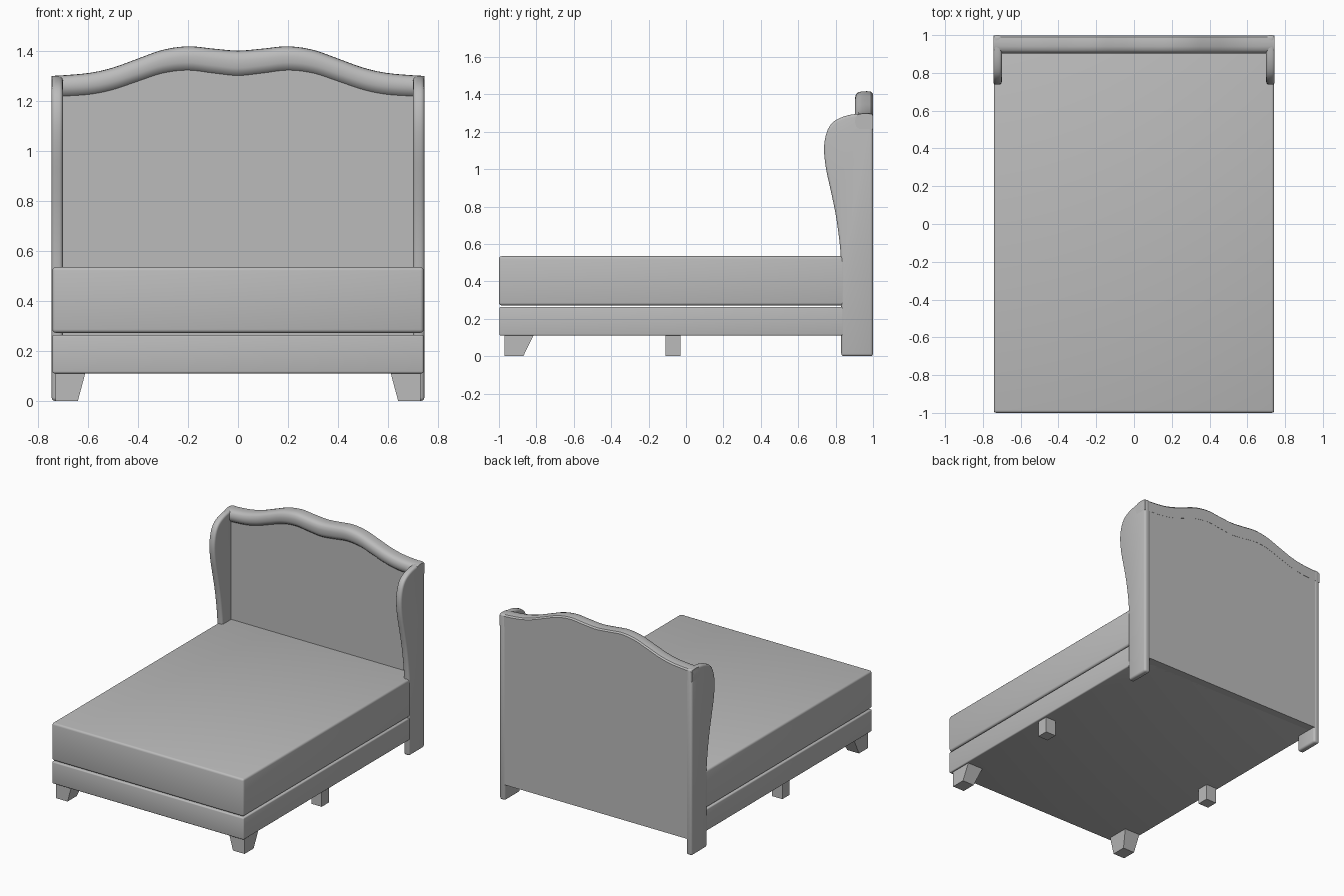
import bpy, bmesh, math
from mathutils import Vector

if "Cube" in bpy.data.objects:
    bpy.data.objects.remove(bpy.data.objects["Cube"], do_unlink=True)

fabric = bpy.data.materials.new("grey_fabric")
fabric.use_nodes = True
GREY = (0.5, 0.5, 0.5, 1)
fabric.diffuse_color = GREY
fabric.node_tree.nodes["Principled BSDF"].inputs["Base Color"].default_value = GREY


def finish(name, bm, bevel=0, segments=3):
    bmesh.ops.recalc_face_normals(bm, faces=bm.faces[:])
    mesh = bpy.data.meshes.new(name)
    bm.to_mesh(mesh)
    bm.free()
    mesh.materials.append(fabric)
    obj = bpy.data.objects.new(name, mesh)
    bpy.context.collection.objects.link(obj)
    bpy.ops.object.select_all(action="DESELECT")
    obj.select_set(True)
    bpy.context.view_layer.objects.active = obj
    if bevel:
        mod = obj.modifiers.new("soft_edges", "BEVEL")
        mod.width, mod.segments = bevel, segments
        mod.limit_method, mod.angle_limit = "ANGLE", math.radians(40)
        bpy.ops.object.modifier_apply(modifier=mod.name)
    bpy.ops.object.shade_smooth_by_angle(angle=math.radians(35))
    return obj


def box(name, lo, hi, bevel=0):
    bm = bmesh.new()
    bmesh.ops.create_cube(bm, size=1)
    for v in bm.verts:
        v.co = [(a + b) / 2 + c * (b - a) for a, b, c in zip(lo, hi, v.co)]
    return finish(name, bm, bevel)


def extrude(name, points, offset, bevel=0):
    bm = bmesh.new()
    face = bm.faces.new([bm.verts.new(p) for p in points])
    new = bmesh.ops.extrude_face_region(bm, geom=[face])["geom"]
    bmesh.ops.translate(bm, vec=offset, verts=[g for g in new if isinstance(g, bmesh.types.BMVert)])
    return finish(name, bm, bevel)


def smooth_curve(points, steps=5):
    """Catmull-Rom curve through 2D points."""
    p = [Vector(q) for q in points]
    p = [2 * p[0] - p[1]] + p + [2 * p[-1] - p[-2]]
    out = []
    for a, b, c, d in zip(p, p[1:], p[2:], p[3:]):
        for i in range(steps):
            t = i / steps
            out.append(0.5 * (2 * b + (c - a) * t + (2 * a - 5 * b + 4 * c - d) * t * t
                              + (3 * b - a - 3 * c + d) * t ** 3))
    return out + [p[-2]]


# Mattress and base
box("mattress", (-0.742, -1, 0.272), (0.742, 0.95, 0.535), 0.014)
box("bed_base", (-0.742, -0.998, 0.11), (0.742, 0.95, 0.264), 0.008)

# Crest line shared by the headboard panel and its roll
half = [(0, 1.40), (0.1, 1.408), (0.2, 1.417), (0.3, 1.403), (0.4, 1.368),
        (0.5, 1.332), (0.6, 1.31), (0.745, 1.298)]
crest = smooth_curve([(-x, z) for x, z in half[:0:-1]] + half)

outline = [(x * 0.99, 0.925, z - 0.04) for x, z in crest]
extrude("headboard_panel", [(-0.735, 0.925, 0.11)] + outline + [(0.735, 0.925, 0.11)], (0, 0.073, 0))

# Padded roll swept along the crest
bm = bmesh.new()
rings = []
for x, z in crest:
    drop = 0.10 - 0.018 * abs(x) / 0.745
    section = [(0.999, z - drop), (0.999, z - 0.012), (0.99, z - 0.003), (0.97, z),
               (0.94, z - 0.001), (0.92, z - 0.006), (0.908, z - 0.018), (0.903, z - 0.04),
               (0.904, z - drop + 0.03), (0.91, z - drop + 0.012), (0.925, z - drop)]
    rings.append([bm.verts.new((x, y, h)) for y, h in section])
for a, b in zip(rings, rings[1:]):
    for i in range(len(a)):
        j = (i + 1) % len(a)
        bm.faces.new((a[i], a[j], b[j], b[i]))
bm.faces.new(rings[0])
bm.faces.new(rings[-1])
finish("headboard_roll", bm)

# Curved side wings
wing_edge = smooth_curve([(0.83, 0.5), (0.82, 0.62), (0.80, 0.76), (0.773, 0.89), (0.749, 1.0),
                          (0.738, 1.1), (0.746, 1.175), (0.768, 1.23), (0.805, 1.265),
                          (0.865, 1.288), (0.93, 1.297), (1.0, 1.30)], 3)
wing = [(1.0, 0), (0.83, 0)] + [tuple(p) for p in wing_edge]
for side, name in ((-1, "right"), (1, "left")):
    extrude(name + "_wing", [(side * 0.70, y, z) for y, z in wing], (side * 0.045, 0, 0), 0.014)

    # Tapered corner foot, sloped on its two inner sides
    bm = bmesh.new()
    bmesh.ops.create_cube(bm, size=1)
    for v in bm.verts:
        top = v.co.z > 0
        x = 0.73 if v.co.x > 0 else (0.61 if top else 0.64)
        y = -0.97 if v.co.y < 0 else (-0.815 if top else -0.87)
        v.co = (side * x, y, 0.112 if top else 0)
    finish(name + "_front_foot", bm)

    # Straight middle foot
    x0, x1 = sorted((side * 0.645, side * 0.725))
    box(name + "_middle_foot", (x0, -0.11, 0), (x1, -0.03, 0.112))
